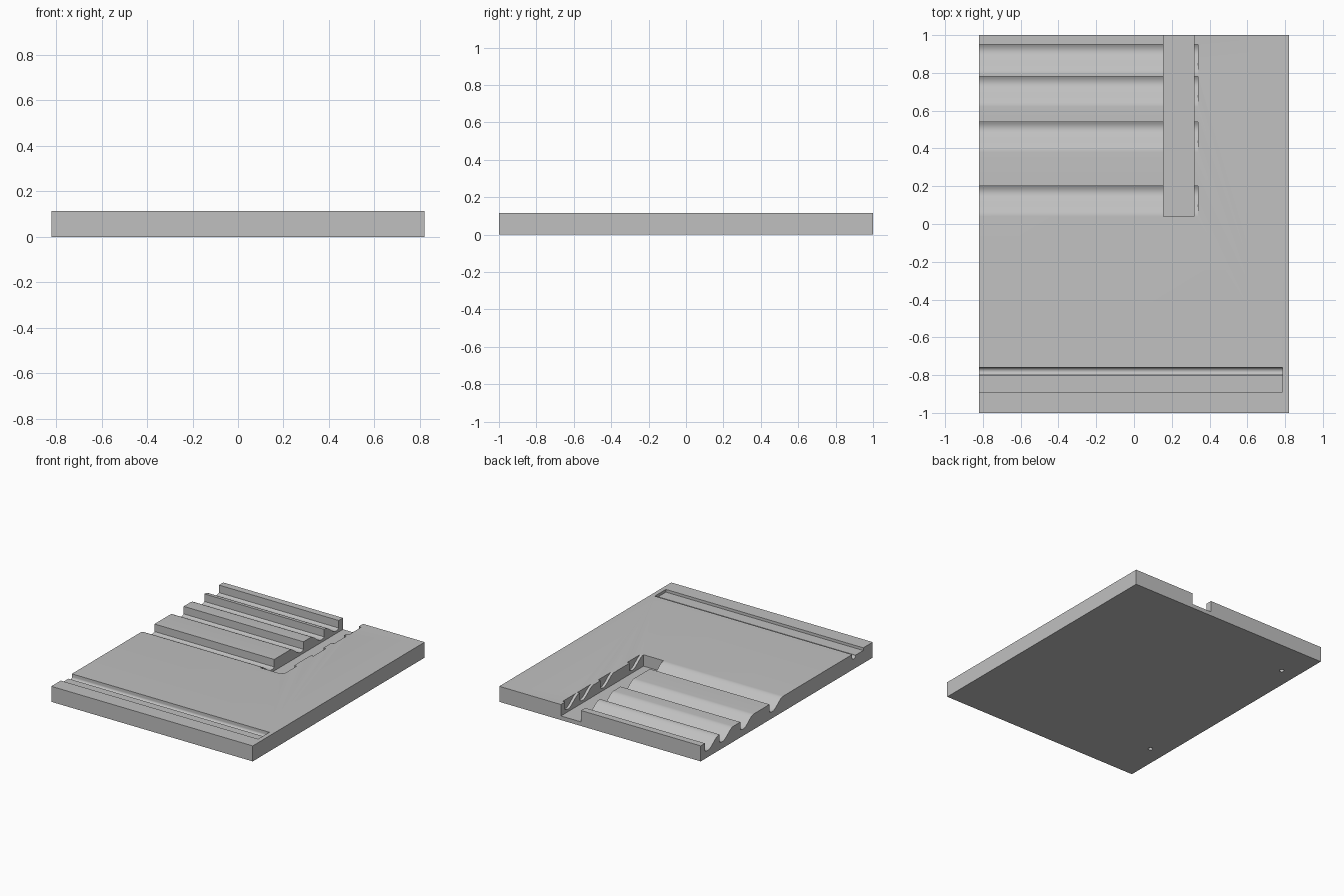
import bpy
import bmesh
import math

old = bpy.data.objects.get("Cube")
if old:
    bpy.data.objects.remove(old, do_unlink=True)

HALF_X, HALF_Y, TOP = 0.82, 1.0, 0.114
OUT = 0.1  # how far cutters reach past the slab

grey = bpy.data.materials.new("plain grey")
grey.use_nodes = True
colour = (0.53, 0.53, 0.53, 1)
grey.diffuse_color = colour
grey.node_tree.nodes["Principled BSDF"].inputs["Base Color"].default_value = colour


def finish(name, bm):
    bmesh.ops.recalc_face_normals(bm, faces=bm.faces)
    mesh = bpy.data.meshes.new(name)
    bm.to_mesh(mesh)
    bm.free()
    mesh.materials.append(grey)
    obj = bpy.data.objects.new(name, mesh)
    bpy.context.collection.objects.link(obj)
    return obj


def prism(name, profile, x0, x1):
    """Extrude a (y, z) profile along x."""
    bm = bmesh.new()
    face = bm.faces.new([bm.verts.new((x0, y, z)) for y, z in profile])
    grown = bmesh.ops.extrude_face_region(bm, geom=[face])["geom"]
    moved = [v for v in grown if isinstance(v, bmesh.types.BMVert)]
    bmesh.ops.translate(bm, verts=moved, vec=(x1 - x0, 0, 0))
    return finish(name, bm)


def box(name, x0, x1, y0, y1, z0, z1):
    return prism(name, [(y0, z0), (y1, z0), (y1, z1), (y0, z1)], x0, x1)


def peg(name, x, y, radius, depth):
    bm = bmesh.new()
    bmesh.ops.create_cone(bm, cap_ends=True, segments=24, radius1=radius,
                          radius2=radius, depth=2 * depth)
    bmesh.ops.translate(bm, verts=bm.verts, vec=(x, y, 0))
    return finish(name, bm)


def cut(target, cutter):
    cutter.hide_render = True
    mod = target.modifiers.new("cut", "BOOLEAN")
    mod.operation = "DIFFERENCE"
    mod.solver = "EXACT"
    mod.object = cutter
    bpy.context.view_layer.objects.active = target
    bpy.ops.object.modifier_apply(modifier=mod.name)
    bpy.data.objects.remove(cutter, do_unlink=True)


slab = box("tray_slab", -HALF_X, HALF_X, -HALF_Y, HALF_Y, 0, TOP)

# Rests: a smooth dip ending at an upright wall, running on into the channel wall
LENGTH, DIP, STEPS = 0.16, 0.065, 20
for wall in (0.2, 0.54, 0.78, 0.95):
    profile = []
    for i in range(STEPS + 1):
        s = i / STEPS
        drop = DIP * math.sin(math.pi / 2 * s / 0.8) ** 2
        profile.append((wall - LENGTH * (1 - s), TOP - drop))
    profile += [(wall, TOP + OUT), (wall - LENGTH, TOP + OUT)]
    cut(slab, prism("rest_cutter", profile, -HALF_X - OUT, 0.338))

# Deep channel open at the back
cut(slab, box("channel_cutter", 0.155, 0.318, 0.04, HALF_Y + OUT, 0.03, TOP + OUT))

# Front ledge with a round-bottomed groove along its rear edge
ledge, centre, radius = TOP - 0.02, -0.78, 0.02
profile = [(-0.89, TOP + OUT), (-0.89, ledge)]
for i in range(17):
    a = math.pi * (1 + i / 16)
    profile.append((centre + radius * math.cos(a), ledge + radius * math.sin(a)))
profile.append((centre + radius, TOP + OUT))
cut(slab, prism("ledge_cutter", profile, -HALF_X - OUT, 0.787))

# Blind peg holes underneath
for y in (0.735, -0.655):
    cut(slab, peg("hole_cutter", -0.695, y, 0.016, 0.025))

bpy.ops.object.select_all(action="DESELECT")
slab.select_set(True)
bpy.context.view_layer.objects.active = slab
bpy.ops.object.shade_smooth_by_angle(angle=math.radians(30))
